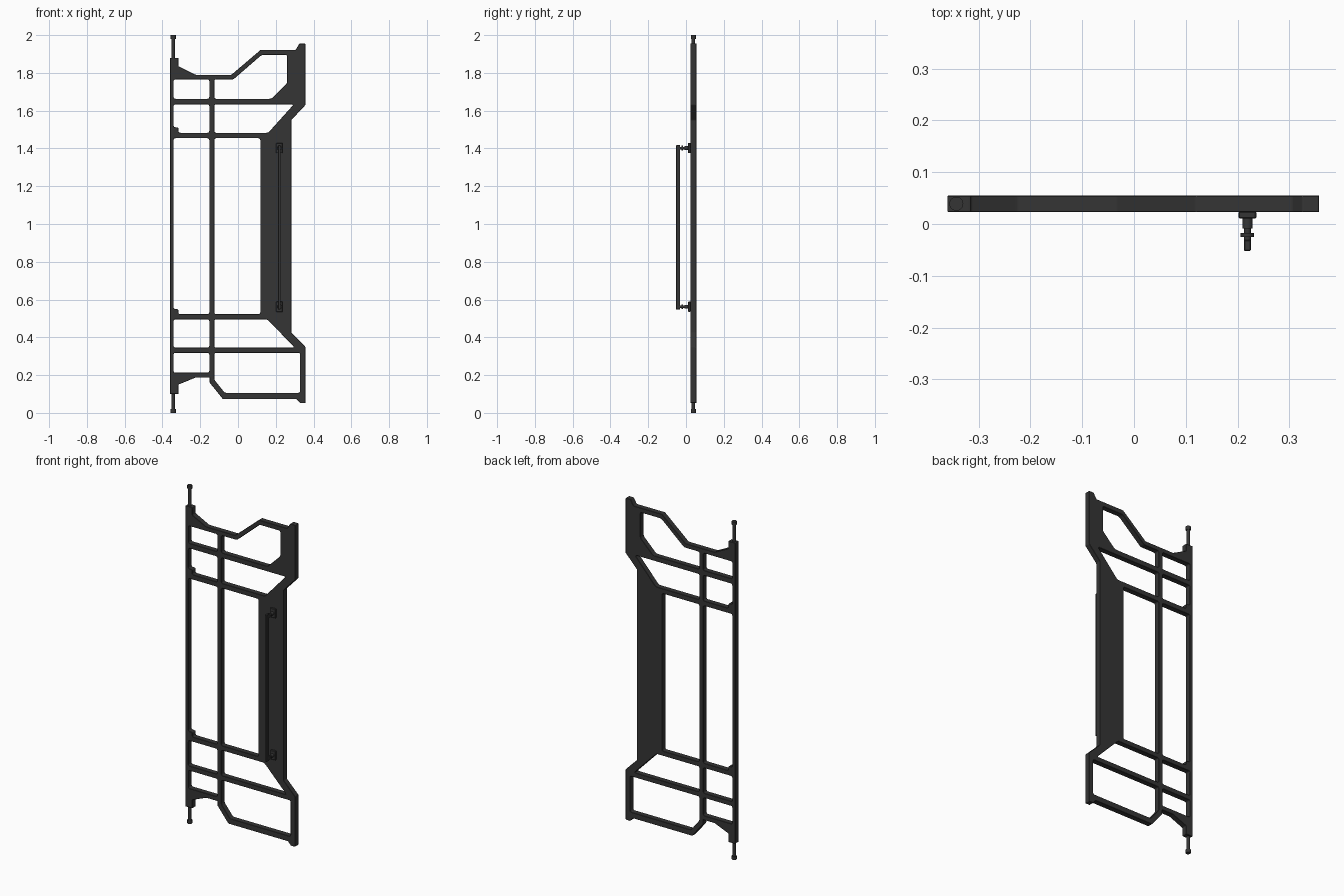
import bpy, bmesh, math
from mathutils import Vector, Matrix

if "Cube" in bpy.data.objects:
    bpy.data.objects.remove(bpy.data.objects["Cube"])

mat = bpy.data.materials.new("dark_metal")
mat.diffuse_color = (0.035, 0.035, 0.035, 1)
mat.use_nodes = True
mat.node_tree.nodes["Principled BSDF"].inputs["Base Color"].default_value = mat.diffuse_color
Y0, Y1 = 0.023, 0.055          # front and back of the frame
YC = (Y0 + Y1) / 2


def finish(name, bm, bevel=0.0):
    bmesh.ops.recalc_face_normals(bm, faces=bm.faces[:])
    me = bpy.data.meshes.new(name)
    bm.to_mesh(me)
    bm.free()
    me.materials.append(mat)
    ob = bpy.data.objects.new(name, me)
    bpy.context.collection.objects.link(ob)
    if bevel:
        m = ob.modifiers.new("edge_bevel", 'BEVEL')
        m.width, m.segments, m.limit_method = bevel, 1, 'ANGLE'
        m.angle_limit = math.radians(40)
        m.use_clamp_overlap = False
    return ob


def fillet(pts, r, n=3):
    """Round every corner of a closed 2D loop."""
    out = []
    for i, p in enumerate(pts):
        p = Vector(p)
        a = (Vector(pts[i - 1]) - p).normalized()
        b = (Vector(pts[(i + 1) % len(pts)]) - p).normalized()
        s, e = p + a * r, p + b * r
        for k in range(n + 1):
            t = k / n
            out.append(s * (1 - t) ** 2 + p * 2 * t * (1 - t) + e * t ** 2)
    return out


def rect(x0, x1, z0, z1):
    return [(x0, z0), (x1, z0), (x1, z1), (x0, z1)]


def box(name, x, y, z, bevel=0.001):
    bm = bmesh.new()
    size = [b - a for a, b in (x, y, z)]
    mid = [(a + b) / 2 for a, b in (x, y, z)]
    bmesh.ops.create_cube(bm, size=1, matrix=Matrix.Translation(mid) @ Matrix.Diagonal((*size, 1)))
    return finish(name, bm, bevel)


def rod(name, p, q, r, sides=24):
    bm = bmesh.new()
    p, q = Vector(p), Vector(q)
    d = q - p
    rot = d.to_track_quat('Z', 'Y').to_matrix().to_4x4()
    bmesh.ops.create_cone(bm, cap_ends=True, segments=sides, radius1=r, radius2=r,
                          depth=d.length, matrix=Matrix.Translation((p + q) / 2) @ rot)
    for f in bm.faces:
        f.smooth = len(f.verts) == 4
    for e in bm.edges:
        e.smooth = all(f.smooth for f in e.link_faces)
    return finish(name, bm)


# Door frame: one outline with window openings
outline = [(-.36, 1.88), (-.315, 1.88), (-.315, 1.835), (-.225, 1.79), (-.035, 1.79),
           (.12, 1.922), (.305, 1.922), (.325, 1.955), (.357, 1.955), (.357, 1.63),
           (.282, 1.55), (.282, .425), (.357, .35), (.357, .052), (.328, .052),
           (.31, .073), (-.08, .073), (-.15, .16), (-.15, .187), (-.225, .187),
           (-.315, .15), (-.315, .10), (-.36, .10)]
L0, L1, M, R = -.341, -.152, -.125, .118
holes = [
    rect(L0, L1, 1.663, 1.765),
    [(M, 1.663), (.177, 1.663), (.26, 1.745), (.26, 1.895), (.125, 1.895), (-.025, 1.765), (M, 1.765)],
    [(-.315, 1.483), (L1, 1.483), (L1, 1.633), (L0, 1.633), (L0, 1.512), (-.315, 1.512)],
    [(M, 1.483), (.16, 1.483), (.295, 1.633), (M, 1.633)],
    [(-.315, .523), (L1, .523), (L1, 1.454), (L0, 1.454), (L0, .55), (-.315, .55)],
    rect(M, R, .523, 1.454),
    rect(L0, L1, .346, .495),
    [(M, .346), (.30, .346), (.155, .495), (M, .495)],
    rect(L0, L1, .213, .318),
    [(M, .175), (-.07, .106), (.328, .106), (.328, .318), (M, .318)],
]
bm = bmesh.new()
for loop, r in [(outline, .004)] + [(h, .01) for h in holes]:
    vs = [bm.verts.new((p.x, Y0, p.y)) for p in fillet(loop, r)]
    for i, v in enumerate(vs):
        bm.edges.new((vs[i - 1], v))
bmesh.ops.triangle_fill(bm, use_beauty=True, use_dissolve=False, edges=bm.edges[:], normal=(0, -1, 0))
ext = bmesh.ops.extrude_face_region(bm, geom=bm.faces[:], use_keep_orig=True)
bmesh.ops.translate(bm, vec=(0, Y1 - Y0, 0),
                    verts=[g for g in ext["geom"] if isinstance(g, bmesh.types.BMVert)])
finish("door_frame", bm, .0015)

# Pivot pins with end caps
PX = -.343
for tag, root, tip, cap in (("top", 1.87, 2.0, 1.98), ("bottom", .11, 0, .02)):
    rod(tag + "_pivot_pin", (PX, YC, root), (PX, YC, tip), .0095)
    rod(tag + "_pivot_cap", (PX, YC, cap), (PX, YC, tip), .0135)

# Pull handle: bar with two stand-off mounts
HX = .219
box("handle_bar", (HX - .007, HX + .007), (-.052, -.031), (.547, 1.417), .002)
for tag, z, s in (("upper", 1.402, 1), ("lower", .562, -1)):
    box(tag + "_mount_plate", (HX - .017, HX + .017), (.011, Y0 + .001),
        (z - .027, z + .027), .002)
    rod(tag + "_mount_post", (HX, .012, z), (HX, -.009, z), .01)
    rod(tag + "_mount_stem", (HX, -.008, z), (HX, -.034, z), .0065)
    rod(tag + "_mount_collar", (HX, -.017, z), (HX, -.025, z), .013)
